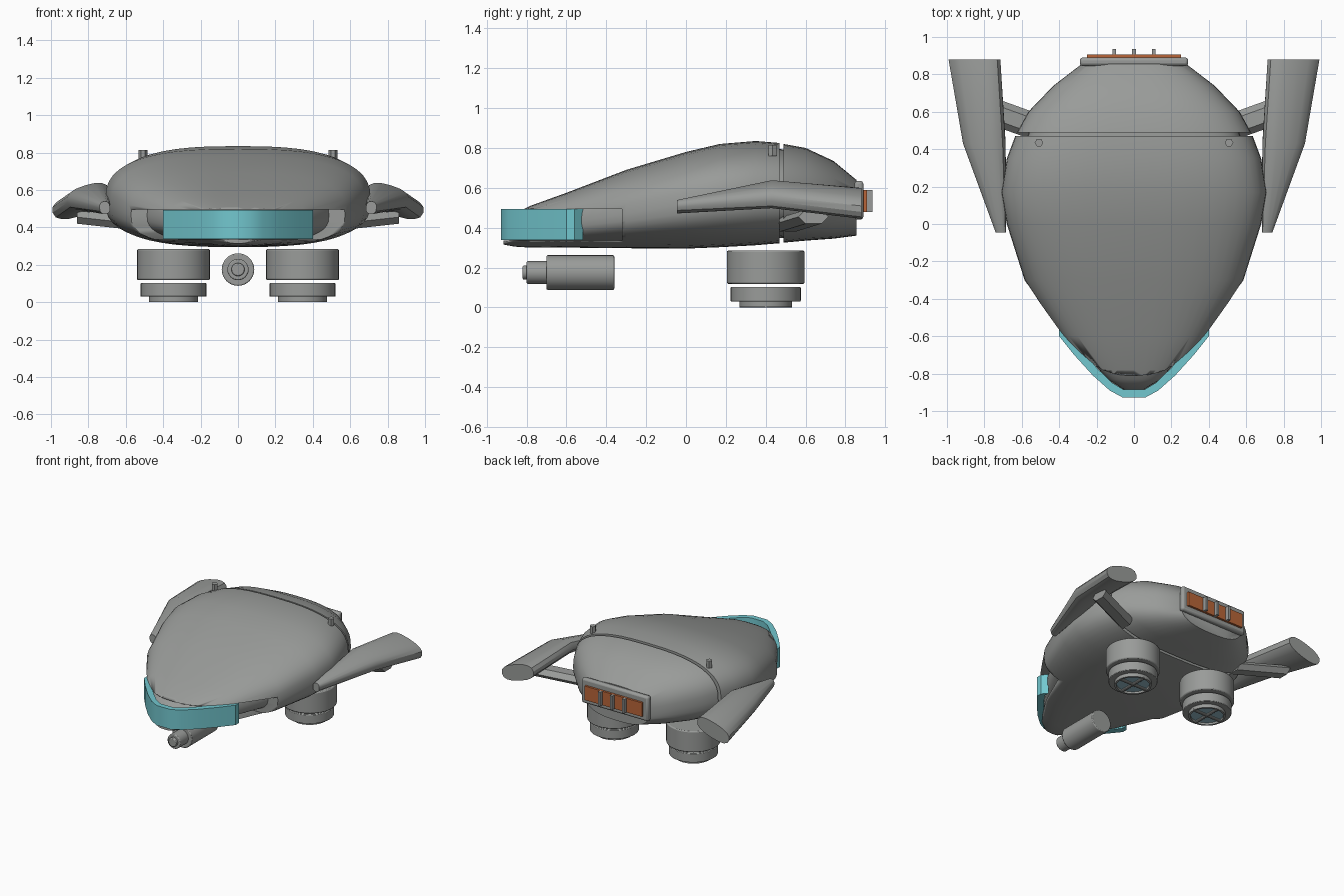
import bpy, bmesh, math
from mathutils import Vector

if "Cube" in bpy.data.objects:
    bpy.data.objects.remove(bpy.data.objects["Cube"], do_unlink=True)


def material(name, rgb):
    m = bpy.data.materials.new(name)
    m.use_nodes = True
    m.diffuse_color = (*rgb, 1)
    m.node_tree.nodes["Principled BSDF"].inputs["Base Color"].default_value = (*rgb, 1)
    return m


GREY = material("hull_grey", (0.32, 0.33, 0.32))
TEAL = material("visor_teal", (0.17, 0.57, 0.62))
ORANGE = material("exhaust_orange", (0.48, 0.13, 0.04))
GLASS = material("lens_blue", (0.3, 0.5, 0.58))


def finish(bm, name, mat, bevel=0, angle=35):
    bmesh.ops.recalc_face_normals(bm, faces=bm.faces)
    me = bpy.data.meshes.new(name)
    bm.to_mesh(me)
    bm.free()
    me.materials.append(mat)
    ob = bpy.data.objects.new(name, me)
    bpy.context.collection.objects.link(ob)
    if bevel:
        mod = ob.modifiers.new("bevel", 'BEVEL')
        mod.width, mod.segments, mod.limit_method = bevel, 2, 'ANGLE'
    bpy.ops.object.select_all(action='DESELECT')
    ob.select_set(True)
    bpy.context.view_layer.objects.active = ob
    bpy.ops.object.shade_smooth_by_angle(angle=math.radians(angle))
    return ob


def skin(rings, name, mat, bevel=0, angle=35):
    """Bridge equal rings of points and cap both ends."""
    bm = bmesh.new()
    loops = [[bm.verts.new(p) for p in r] for r in rings]
    n = len(loops[0])
    for a, b in zip(loops, loops[1:]):
        for i in range(n):
            bm.faces.new((a[i], a[(i + 1) % n], b[(i + 1) % n], b[i]))
    bm.faces.new(loops[0])
    bm.faces.new(loops[-1])
    return finish(bm, name, mat, bevel, angle)


def box(name, lo, hi, mat, bevel=0):
    rings = [[(lo[0], lo[1], z), (hi[0], lo[1], z), (hi[0], hi[1], z), (lo[0], hi[1], z)]
             for z in (lo[2], hi[2])]
    return skin(rings, name, mat, bevel)


def rod(name, a, b, radius, mat, sides=32, bevel=0):
    a, b = Vector(a), Vector(b)
    q = (b - a).to_track_quat('Z', 'Y')
    ring = [q @ Vector((radius * math.cos(t), radius * math.sin(t), 0))
            for t in (math.tau * i / sides for i in range(sides))]
    return skin([[p + v for v in ring] for p in (a, b)], name, mat, bevel)


def power(v, n):
    return math.copysign(abs(v) ** (2 / n), v)


def hull(name, stations, scale=1, shift=0, n=2.7, sides=48):
    """Stations hold y, half width, bottom, widest height and top."""
    rings = []
    for y, w, bot, mid, top in stations:
        ring = []
        for i in range(sides):
            t = math.tau * i / sides
            s = power(math.sin(t), n)
            h = top - mid if s > 0 else mid - bot
            ring.append((scale * w * power(math.cos(t), n), y + shift, mid + scale * h * s))
        rings.append(ring)
    return skin(rings, name, GREY, angle=40)


# Hull in two shells with an inner core showing in the seam and front slot
front = [
    (-0.915, 0.06, 0.315, 0.33, 0.40),
    (-0.86, 0.16, 0.305, 0.40, 0.47),
    (-0.78, 0.24, 0.30, 0.42, 0.51),
    (-0.6, 0.39, 0.30, 0.43, 0.575),
    (-0.3, 0.585, 0.297, 0.47, 0.69),
    (0, 0.68, 0.295, 0.52, 0.78),
    (0.17, 0.71, 0.302, 0.54, 0.82),
    (0.35, 0.68, 0.312, 0.55, 0.835),
    (0.47, 0.635, 0.322, 0.55, 0.825),
]
rear = [
    (0.49, 0.625, 0.325, 0.55, 0.82),
    (0.6, 0.565, 0.335, 0.54, 0.80),
    (0.74, 0.43, 0.345, 0.52, 0.735),
    (0.855, 0.28, 0.36, 0.50, 0.64),
]
front_hull = hull("front_hull", front)
hull("rear_hull", rear)
hull("inner_core", front, scale=0.88, shift=0.03)

# Slot around the nose
cutter = box("slot_cutter", (-1, -1.2, 0.335), (1, -0.32, 0.495), GREY)
cutter.hide_render = True
cutter.hide_viewport = True
cut = front_hull.modifiers.new("slot", 'BOOLEAN')
cut.operation, cut.solver, cut.object = 'DIFFERENCE', 'EXACT', cutter

# Wraparound visor
half = [(0.40, -0.56), (0.40, -0.60), (0.32, -0.70), (0.22, -0.81), (0.13, -0.89), (0.06, -0.928)]
path = half + [(-x, y) for x, y in reversed(half)]
rings = []
for x, y in path:
    ix, iy = x * 0.91, y + 0.042
    rings.append([(x, y, 0.337), (x, y, 0.493), (ix, iy, 0.493), (ix, iy, 0.337)])
skin(rings, "visor", TEAL)

# Rear exhaust panel
box("exhaust_frame", (-0.29, 0.845, 0.44), (0.29, 0.89, 0.635), GREY, 0.015)
box("exhaust_glow", (-0.25, 0.88, 0.478), (0.25, 0.907, 0.588), ORANGE)
for i in (-1, 0, 1):
    x = 0.105 * i
    box("exhaust_rib", (x - 0.01, 0.88, 0.478), (x + 0.01, 0.935, 0.588), GREY)

# Nose cannon
for y0, y1, r in ((-0.70, -0.36, 0.087), (-0.80, -0.69, 0.057), (-0.82, -0.79, 0.035)):
    rod("cannon_section", (0, y0, 0.175), (0, y1, 0.175), r, GREY, bevel=0.006)

# Paired parts: fins, struts, studs and thrusters
# Fin stations hold y, centre x, centre z, half width, half height and tilt
fin = [
    (-0.045, 0.712, 0.505, 0.028, 0.034, 0.1),
    (0.43, 0.80, 0.568, 0.118, 0.06, 0.3),
    (0.88, 0.853, 0.522, 0.145, 0.062, 0.3),
]
for side, label in ((1, "left"), (-1, "right")):
    rings = []
    for y, cx, cz, w, h, tilt in fin:
        ring = []
        for i in range(16):
            t = math.tau * i / 16
            u, v = w * power(math.cos(t), 2.5), h * power(math.sin(t), 2.5)
            ring.append((side * (cx + u * math.cos(tilt) + v * math.sin(tilt)), y,
                         cz - u * math.sin(tilt) + v * math.cos(tilt)))
        rings.append(ring)
    skin(rings, label + "_fin", GREY, angle=30)

    rings = []
    for x, y, z in ((0.5, 0.51, 0.415), (0.86, 0.64, 0.455)):
        rings.append([(side * x, y + dy, z + dz) for dy, dz in
                      ((-0.075, 0), (-0.04, -0.035), (0.04, -0.035),
                       (0.075, 0), (0.04, 0.035), (-0.04, 0.035))])
    skin(rings, label + "_strut", GREY)

    sx = side * 0.508
    rod(label + "_stud", (sx, 0.435, 0.76), (sx, 0.435, 0.815), 0.023, GREY, 6)

    x, y = side * 0.345, 0.4
    rod(label + "_thruster_drum", (x, y, 0.118), (x, y, 0.285), 0.195, GREY, 40, 0.008)
    rod(label + "_thruster_collar", (x, y, 0.03), (x, y, 0.102), 0.176, GREY, 40, 0.004)
    rod(label + "_thruster_lens", (x, y, 0.018), (x, y, 0.035), 0.122, GLASS)
    rim = []
    for r, z in ((0.132, 0.035), (0.132, 0.002), (0.118, 0.002), (0.118, 0.035)):
        rim.append([(x + r * math.cos(math.tau * i / 40), y + r * math.sin(math.tau * i / 40), z)
                    for i in range(40)])
    bm = bmesh.new()
    loops = [[bm.verts.new(p) for p in r] for r in rim]
    for a, b in zip(loops, loops[1:] + loops[:1]):
        for i in range(40):
            j = (i + 1) % 40
            bm.faces.new((a[i], a[j], b[j], b[i]))
    finish(bm, label + "_thruster_rim", GREY)
    for dx, dy in ((0.132, 0), (0, 0.132)):
        rod(label + "_thruster_bar", (x - dx, y - dy, 0.011), (x + dx, y + dy, 0.011), 0.011, GREY, 10)
